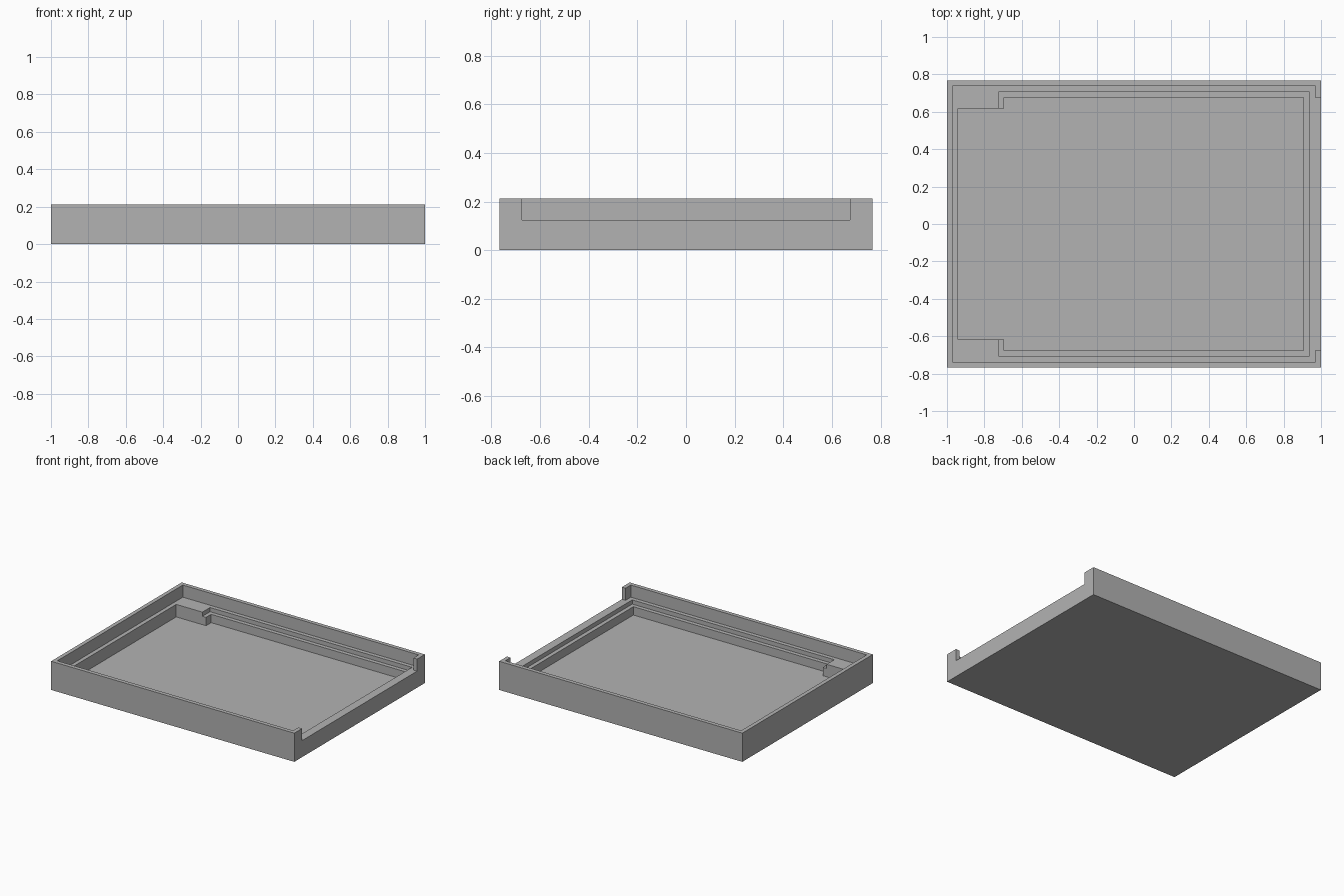
import bpy
import bmesh

cube = bpy.data.objects.get("Cube")
if cube:
    bpy.data.objects.remove(cube)

# Overall sizes
HALF_X, HALF_Y, HEIGHT = 1.0, 0.767, 0.213
WALL = 0.03
FLOOR_Z, GROOVE_Z, LEDGE_Z = 0.03, 0.092, 0.123
ABOVE = HEIGHT + 0.1

grey = bpy.data.materials.new("plain grey")
grey.use_nodes = True
colour = (0.448, 0.448, 0.448, 1)
grey.diffuse_color = colour
grey.node_tree.nodes["Principled BSDF"].inputs["Base Color"].default_value = colour


def prism(name, half_outline, bottom, top):
    """Upright prism; the outline is given for +y and mirrored to -y."""
    outline = half_outline + [(x, -y) for x, y in reversed(half_outline)]
    bm = bmesh.new()
    base = bm.faces.new([bm.verts.new((x, y, bottom)) for x, y in outline])
    extruded = bmesh.ops.extrude_face_region(bm, geom=[base])["geom"]
    top_verts = [v for v in extruded if isinstance(v, bmesh.types.BMVert)]
    bmesh.ops.translate(bm, vec=(0, 0, top - bottom), verts=top_verts)
    bmesh.ops.recalc_face_normals(bm, faces=bm.faces)
    mesh = bpy.data.meshes.new(name)
    bm.to_mesh(mesh)
    bm.free()
    mesh.materials.append(grey)
    obj = bpy.data.objects.new(name, mesh)
    bpy.context.collection.objects.link(obj)
    return obj


# Solid block that becomes the tray
tray = prism("tray", [(-HALF_X, HALF_Y), (HALF_X, HALF_Y)], 0, HEIGHT)

in_x, in_y = HALF_X - WALL, HALF_Y - WALL
notch_y = 0.675
cuts = [
    # Lid opening, running out through the notch in the +x wall
    ("lid_cutter", LEDGE_Z, [(-in_x, in_y), (in_x, in_y), (in_x, notch_y),
                             (HALF_X + 0.1, notch_y)]),
    # Shallow groove inside the ledge
    ("groove_cutter", GROOVE_Z, [(-0.725, 0.707), (0.937, 0.707)]),
    # Deep cavity, narrower between the two corner blocks
    ("cavity_cutter", FLOOR_Z, [(-0.94, 0.617), (-0.695, 0.617),
                                (-0.695, 0.677), (0.907, 0.677)]),
]

bpy.context.view_layer.objects.active = tray
for name, bottom, outline in cuts:
    cutter = prism(name, outline, bottom, ABOVE)
    cutter.hide_render = True
    cut = tray.modifiers.new(name, 'BOOLEAN')
    cut.operation = 'DIFFERENCE'
    cut.solver = 'EXACT'
    cut.object = cutter
    bpy.ops.object.modifier_apply(modifier=cut.name)
    bpy.data.objects.remove(cutter)
